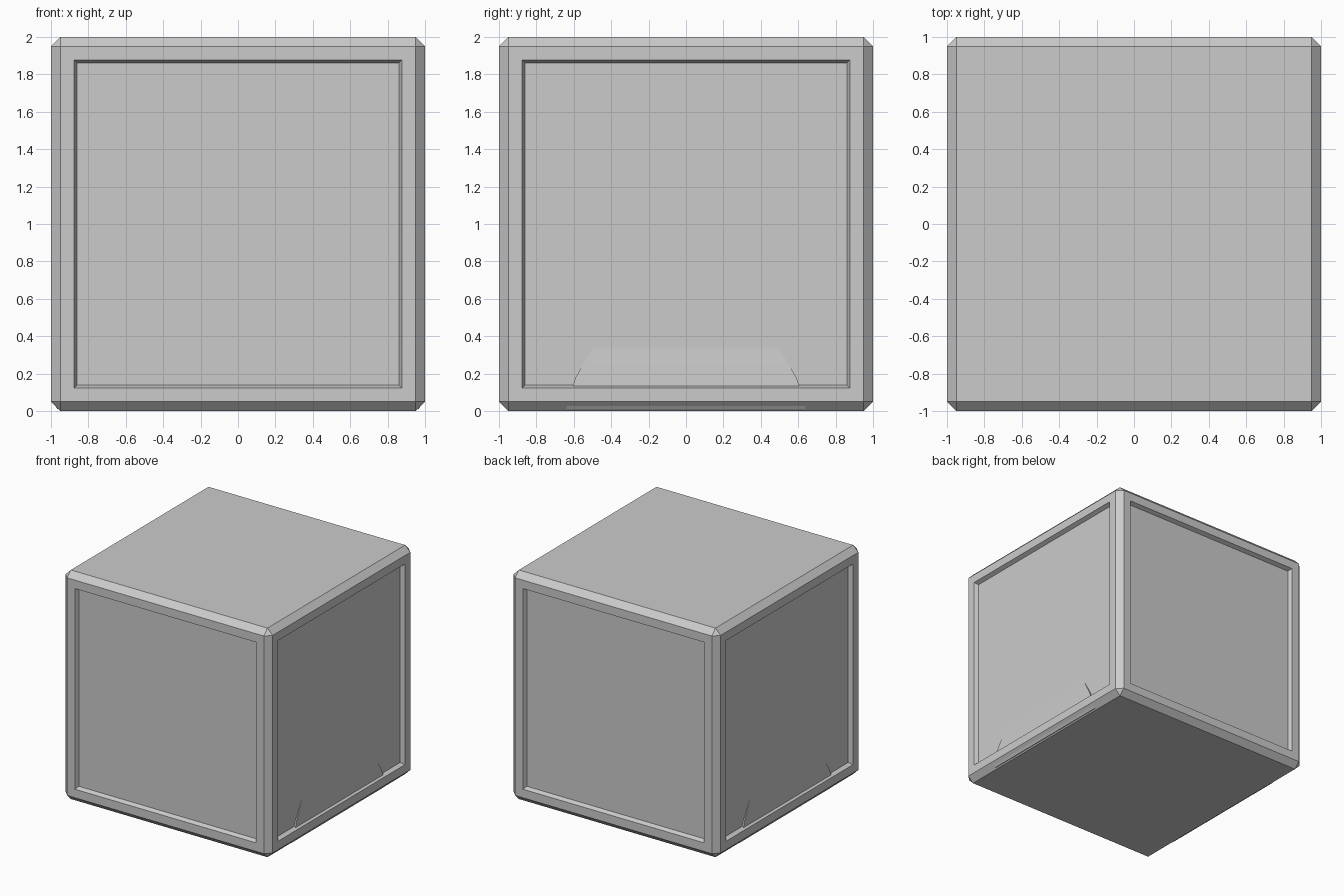
import bpy, bmesh

if "Cube" in bpy.data.objects:
    bpy.data.objects.remove(bpy.data.objects["Cube"])


def make_object(name, bm):
    bmesh.ops.recalc_face_normals(bm, faces=bm.faces[:])
    mesh = bpy.data.meshes.new(name)
    bm.to_mesh(mesh)
    bm.free()
    obj = bpy.data.objects.new(name, mesh)
    bpy.context.collection.objects.link(obj)
    return obj


# Chamfered crate body with a sunken panel on each of the four sides
bm = bmesh.new()
bmesh.ops.create_cube(bm, size=2)
bmesh.ops.translate(bm, verts=bm.verts[:], vec=(0, 0, 1))
bmesh.ops.bevel(bm, geom=bm.edges[:], offset=0.05, offset_type='OFFSET',
                segments=1, profile=0.5, affect='EDGES')
bm.normal_update()
sides = [f for f in bm.faces if f.calc_area() > 1 and abs(f.normal.z) < 0.1]
bmesh.ops.inset_individual(bm, faces=sides, thickness=0.105, depth=0)
bmesh.ops.inset_individual(bm, faces=sides, thickness=0.022, depth=-0.035)
make_object("crate_body", bm)

# Flared skirts, mostly hidden, emerging low on the right and left panels
# Each row: outer x, half width in y, z
ROWS = [(0.962, 0.46, 0.40), (0.967, 0.52, 0.30), (0.977, 0.59, 0.18),
        (0.983, 0.63, 0.06), (0.983, 0.64, 0.035), (0.965, 0.64, 0.01)]
for side, name in ((1, "skirt_right"), (-1, "skirt_left")):
    bm = bmesh.new()
    rings = [[bm.verts.new((side * px, py, z)) for px, py in
              ((x, -w), (x, w), (0.9, w), (0.9, -w))] for x, w, z in ROWS]
    for a, b in zip(rings, rings[1:]):
        for i in range(4):
            j = (i + 1) % 4
            bm.faces.new((a[i], a[j], b[j], b[i]))
    bm.faces.new(rings[0])
    bm.faces.new(rings[-1])
    obj = make_object(name, bm)
    for p in obj.data.polygons:
        p.use_smooth = True
    bpy.ops.object.select_all(action='DESELECT')
    obj.select_set(True)
    bpy.context.view_layer.objects.active = obj
    bpy.ops.object.shade_smooth_by_angle(angle=0.5)
